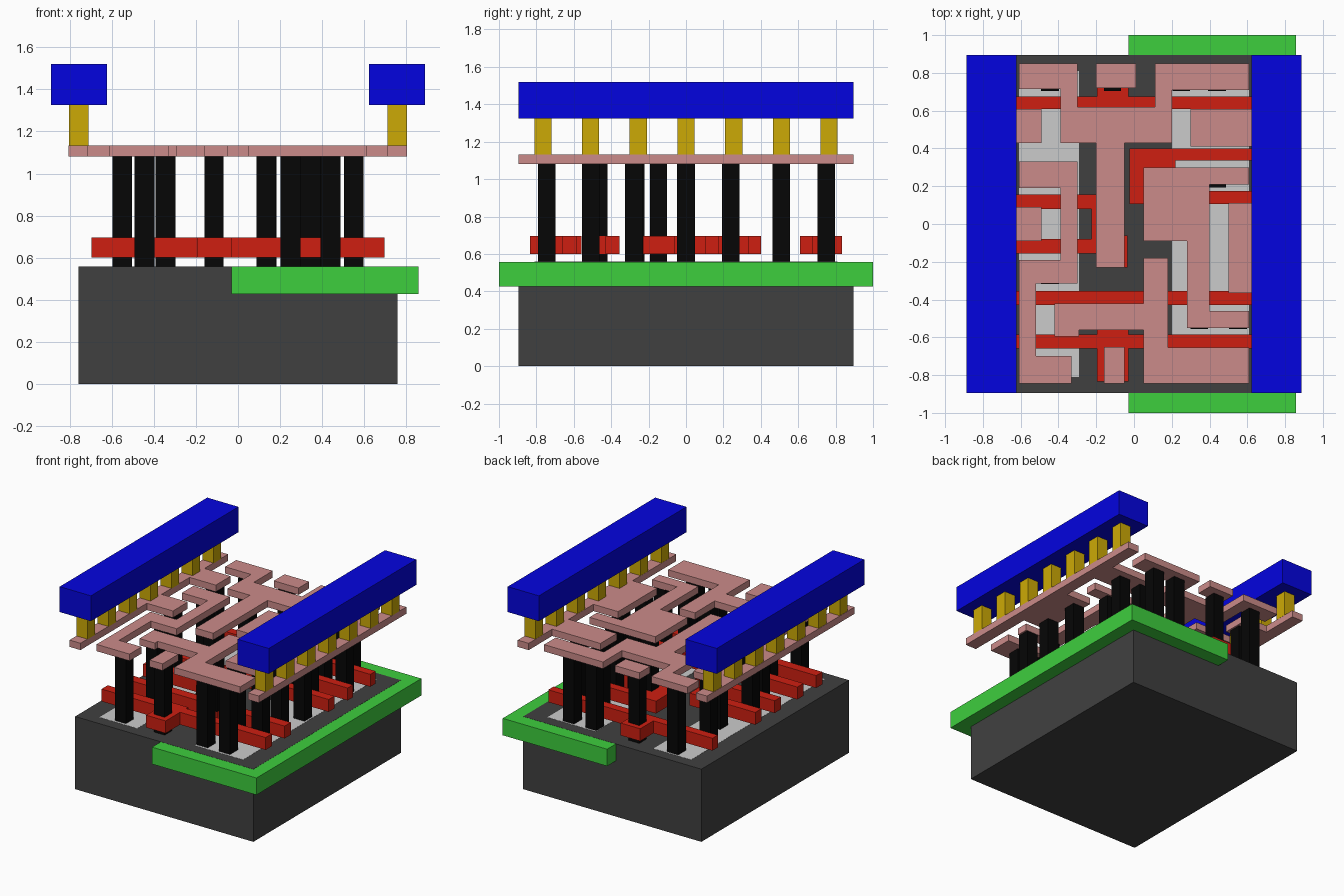
import bpy, bmesh

if "Cube" in bpy.data.objects:
    bpy.data.objects.remove(bpy.data.objects["Cube"])


def material(name, srgb):
    m = bpy.data.materials.new(name)
    m.diffuse_color = (*[(c / 255) ** 2.2 for c in srgb], 1)
    m.use_nodes = True
    m.node_tree.nodes["Principled BSDF"].inputs["Base Color"].default_value = m.diffuse_color
    return m


DARK = material("dark_grey", (66, 66, 66))
GREEN = material("green", (64, 205, 64))
RED = material("red", (205, 36, 24))
BLACK = material("black", (14, 14, 14))
PINK = material("pink", (202, 138, 136))
GOLD = material("gold", (203, 168, 14))
BLUE = material("blue", (12, 12, 222))


def slab(name, rects, z0, z1, mat=None):
    """Extrude the merged outline of rectangles (x0, x1, y0, y1)."""
    xs = sorted({v for r in rects for v in r[:2]})
    ys = sorted({v for r in rects for v in r[2:]})
    bm = bmesh.new()
    for xa, xb in zip(xs, xs[1:]):
        for ya, yb in zip(ys, ys[1:]):
            cx, cy = (xa + xb) / 2, (ya + yb) / 2
            if any(r[0] < cx < r[1] and r[2] < cy < r[3] for r in rects):
                bm.faces.new([bm.verts.new((x, y, z0)) for x, y in
                              ((xa, ya), (xb, ya), (xb, yb), (xa, yb))])
    bmesh.ops.remove_doubles(bm, verts=bm.verts[:], dist=1e-5)
    bmesh.ops.dissolve_limit(bm, angle_limit=0.01, verts=bm.verts[:], edges=bm.edges[:])
    low = bm.faces[:]
    ext = bmesh.ops.extrude_face_region(bm, geom=low, use_keep_orig=True)
    for v in ext["geom"]:
        if isinstance(v, bmesh.types.BMVert):
            v.co.z = z1
    bmesh.ops.recalc_face_normals(bm, faces=bm.faces[:])
    me = bpy.data.meshes.new(name)
    bm.to_mesh(me)
    bm.free()
    ob = bpy.data.objects.new(name, me)
    bpy.context.collection.objects.link(ob)
    if mat:
        me.materials.append(mat)
    return ob


def posts(name, points, size, z0, z1, mat):
    h = size / 2
    for i, (x, y) in enumerate(points):
        slab(f"{name}_{i + 1}", [(x - h, x + h, y - h, y + h)], z0, z1, mat)


# Substrate block, side well and active areas
slab("substrate", [(-.757, .757, -.895, .895)], 0, .558, DARK)
slab("well", [(-.03, .857, -1, 1)], .427, .557, GREEN)
slab("active_left", [(-.61, -.29, -.81, .81)], .54, .559)
slab("active_right", [(.2, .61, -.81, .81)], .54, .559)

# Red gate bars with their contact tabs
gates = {
    "gate_back": [(-.697, .697, .61, .675), (-.195, -.03, .61, .835)],
    "gate_right_fork": [(-.025, .697, .335, .4), (-.025, .697, .105, .175),
                        (-.025, .055, .105, .4), (.04, .22, .17, .36)],
    "gate_left_fork": [(-.697, -.14, .08, .155), (-.697, -.14, -.155, -.08),
                       (-.225, -.14, -.155, .155), (-.195, -.035, -.23, -.06)],
    "gate_middle": [(-.697, .697, -.43, -.355), (.05, .18, -.51, -.38)],
    "gate_front": [(-.697, .697, -.66, -.585), (-.195, -.03, -.835, -.56)],
}
for name, rects in gates.items():
    slab(name, rects, .6, .695, RED)

# Pink wiring layer
wires = {
    "wire_rail_left": [(-.805, -.712, -.895, .895), (-.805, -.49, .43, .61),
                       (-.805, -.49, -.09, .09)],
    "wire_rail_right": [(.71, .803, -.895, .895), (.3, .803, .41, .61),
                        (.5, .803, -.365, .11)],
    "wire_back_net": [(-.61, -.3, .715, .85), (-.39, -.3, .43, .85), (-.39, .2, .43, .62),
                      (.11, .2, .43, .85), (.11, .61, .71, .85), (-.2, -.05, -.23, .62)],
    "wire_left_net": [(-.61, -.3, .19, .33), (-.39, -.3, -.315, .33), (-.61, -.3, -.315, -.19),
                      (-.61, -.52, -.845, -.19), (-.61, -.33, -.845, -.7)],
    "wire_right_net": [(.05, .61, .21, .3), (.05, .4, -.09, .3), (.28, .4, -.55, .3),
                       (.28, .61, -.55, -.46)],
    "wire_front_net": [(-.42, .18, -.56, -.42), (-.42, -.29, -.595, -.42),
                       (.05, .18, -.845, -.18), (.05, .61, -.845, -.655)],
    "wire_back_pad": [(-.2, .01, .72, .85)],
    "wire_front_pad": [(-.16, -.05, -.845, -.65)],
}
for name, rects in wires.items():
    slab(name, rects, 1.08, 1.132, PINK)

# Black contact posts
left = [(-.445, .75), (-.55, .51), (-.445, .24), (-.55, 0), (-.445, -.27),
        (-.345, -.51), (-.445, -.745)]
right = [(x, y) for y, cols in ((.75, (.25, .44)), (.51, (.365, .55)), (.24, (.25, .44)),
                                (0, (.55,)), (-.28, (.55,)), (-.51, (.345, .55)),
                                (-.745, (.25, .44))) for x in cols]
tabs = [(-.115, .75), (-.115, -.147), (-.115, -.745), (.137, .24), (.133, -.465)]
posts("contact_left", left, .094, .558, 1.081, BLACK)
posts("contact_right", right, .094, .558, 1.081, BLACK)
posts("contact_gate", tabs, .09, .558, 1.081, BLACK)

# Gold vias and blue power rails on both sides
for side, s in (("left", -1), ("right", 1)):
    posts(f"via_{side}", [(s * .757, i * .255) for i in range(-3, 4)], .092, 1.13, 1.326, GOLD)
    xa, xb = sorted((s * .623, s * .888))
    slab(f"power_rail_{side}", [(xa, xb, -.895, .895)], 1.325, 1.52, BLUE)
